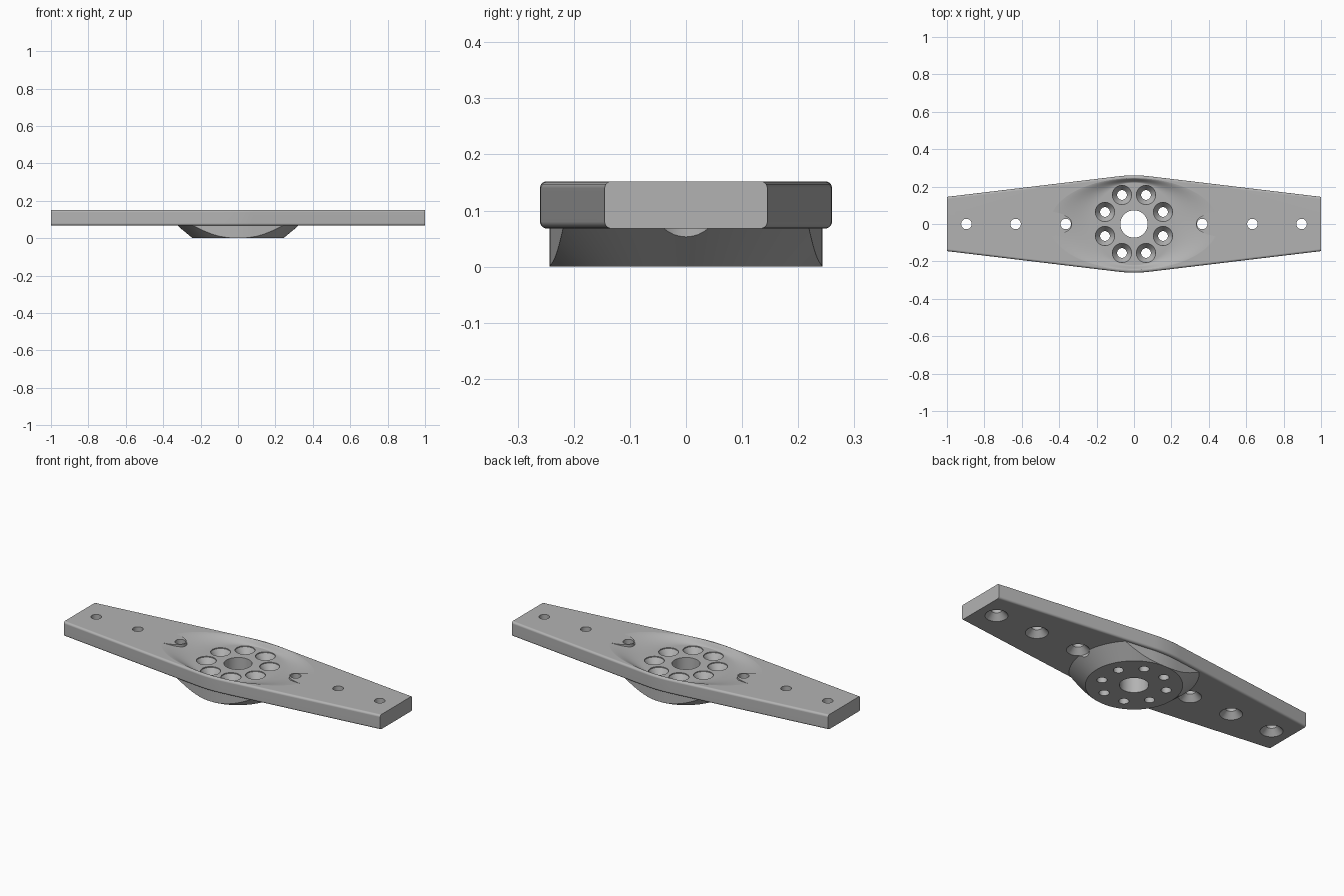
import bpy, bmesh, math
from math import sin, cos, pi, radians

cube = bpy.data.objects.get("Cube")
if cube:
    bpy.data.objects.remove(cube, do_unlink=True)

BOTTOM, TOP, FLOOR = 0.068, 0.152, 0.125

steel = bpy.data.materials.new("grey metal")
steel.use_nodes = True
GREY = (0.45, 0.45, 0.45, 1)
steel.diffuse_color = GREY
steel.node_tree.nodes["Principled BSDF"].inputs["Base Color"].default_value = GREY


def loft(name, rings):
    """Skin a list of equal-length point rings and cap both ends."""
    bm = bmesh.new()
    loops = [[bm.verts.new(p) for p in ring] for ring in rings]
    n = len(loops[0])
    for a, b in zip(loops, loops[1:]):
        for i in range(n):
            j = (i + 1) % n
            bm.faces.new((a[i], a[j], b[j], b[i]))
    bm.faces.new(loops[0][::-1])
    bm.faces.new(loops[-1])
    bmesh.ops.recalc_face_normals(bm, faces=bm.faces)
    mesh = bpy.data.meshes.new(name)
    bm.to_mesh(mesh)
    bm.free()
    mesh.materials.append(steel)
    ob = bpy.data.objects.new(name, mesh)
    bpy.context.collection.objects.link(ob)
    return ob


def ellipse(rx, ry, z, x=0, y=0, n=48):
    return [(x + rx * cos(2 * pi * i / n), y + ry * sin(2 * pi * i / n), z) for i in range(n)]


def turned(name, profile, x=0, y=0, n=48):
    """Round solid from (radius, height) pairs."""
    return loft(name, [ellipse(r, r, z, x, y, n) for r, z in profile])


def boolean(target, tool, operation):
    mod = target.modifiers.new(operation, 'BOOLEAN')
    mod.operation, mod.solver, mod.object = operation, 'EXACT', tool
    bpy.context.view_layer.objects.active = target
    bpy.ops.object.modifier_apply(modifier=mod.name)
    bpy.data.objects.remove(tool, do_unlink=True)


def half_width(x):
    """Tapered outline with a softened middle."""
    x, soft = abs(x), 0.08
    if x >= soft:
        return 0.265 - 0.12 * x
    return 0.265 - 0.06 * (soft + x * x / soft)


def bar(name, z0, z1, inset, radius, segments):
    """Tapered bar with rounded long edges, swept along x."""
    stations = [-1] + [-0.08 + 0.02 * i for i in range(9)] + [1]
    rings = []
    for x in stations:
        w = half_width(x) - inset
        ring = []
        for k, (sy, z) in enumerate(((1, z1 - radius), (-1, z1 - radius),
                                     (-1, z0 + radius), (1, z0 + radius))):
            for s in range(segments + 1):
                a = (k + s / max(segments, 1)) * pi / 2
                ring.append((x, sy * (w - radius) + radius * cos(a), z + radius * sin(a)))
        rings.append(ring)
    return loft(name, rings)


# Tapered plate
plate = bar("hub_plate", BOTTOM, TOP, 0, 0.012, 5)

# Conical boss underneath, trimmed to the plate's sides
boss = turned("boss", [(0.243, 0), (0.325, BOTTOM), (0.325, 0.1)], n=96)
boolean(boss, bar("boss_trim", -0.1, 0.3, 0.017, 0, 0), 'INTERSECT')
boolean(plate, boss, 'UNION')

# Dished recess on top: round floor blending into an oval rim
rings = []
for i in range(13):
    t = i / 12
    z = FLOOR + (TOP + 0.0004 - FLOOR) * t * t * (3 - 2 * t)
    rings.append(ellipse(0.22 + 0.25 * t, 0.22 + 0.027 * t, z, n=96))
rings.append(ellipse(0.47, 0.247, 0.25, n=96))
dish = loft("dish", rings)
# Flat pads left standing around the inner end holes
for side in (-1, 1):
    pad = loft("pad", [ellipse(0.14, 0.067, z, side * 0.47) for z in (0.05, 0.3)])
    boolean(dish, pad, 'DIFFERENCE')
boolean(plate, dish, 'DIFFERENCE')

# Centre bore
boolean(plate, turned("bore", [(0.073, -0.1), (0.073, 0.3)], n=64), 'DIFFERENCE')

# Ring of eight holes, countersunk from above
for k in range(8):
    a = radians(22.5 + 45 * k)
    hole = turned("bolt_hole", [(0.026, -0.1), (0.026, 0.085), (0.052, FLOOR - 0.005), (0.052, 0.3)],
                  0.168 * cos(a), 0.168 * sin(a), 32)
    boolean(plate, hole, 'DIFFERENCE')

# Row of holes along each arm, countersunk from below
for side in (-1, 1):
    for x in (0.365, 0.633, 0.896):
        hole = turned("arm_hole", [(0.058, -0.1), (0.058, BOTTOM), (0.028, 0.1), (0.028, 0.3)],
                      side * x, 0, 32)
        boolean(plate, hole, 'DIFFERENCE')

# Smooth curved walls, keep machined edges crisp
bpy.ops.object.select_all(action='DESELECT')
plate.select_set(True)
bpy.context.view_layer.objects.active = plate
bpy.ops.object.shade_smooth_by_angle(angle=radians(25))
normals = plate.modifiers.new("weighted_normals", 'WEIGHTED_NORMAL')
normals.keep_sharp = True
